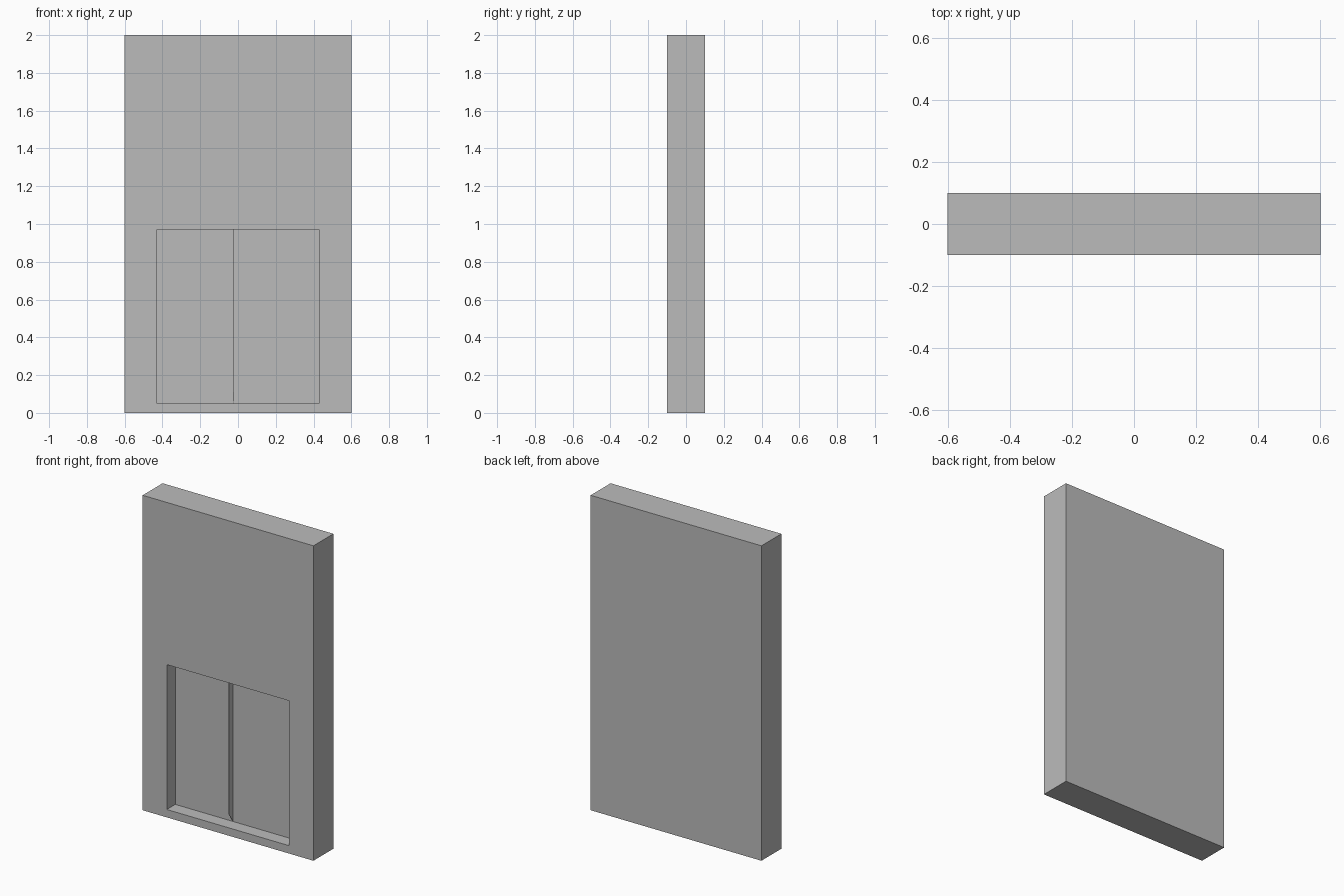
import bpy
import bmesh
from mathutils import Vector

cube = bpy.data.objects.get("Cube")
if cube:
    bpy.data.objects.remove(cube, do_unlink=True)

WIDTH, DEPTH, HEIGHT = 1.2, 0.2, 2.0
OPEN_HALF, OPEN_LOW, OPEN_HIGH = 0.43, 0.05, 0.97
RECESS = 0.085
FRONT = -DEPTH / 2
BACK_OF_RECESS = FRONT + RECESS

grey = bpy.data.materials.new("plain_grey")
grey.use_nodes = True
grey.diffuse_color = (0.5, 0.5, 0.5, 1)
grey.node_tree.nodes["Principled BSDF"].inputs["Base Color"].default_value = (0.5, 0.5, 0.5, 1)


def finish(name, bm):
    bmesh.ops.recalc_face_normals(bm, faces=bm.faces)
    mesh = bpy.data.meshes.new(name)
    bm.to_mesh(mesh)
    bm.free()
    mesh.materials.append(grey)
    obj = bpy.data.objects.new(name, mesh)
    bpy.context.collection.objects.link(obj)
    return obj


def rectangle(bm, half, low, high, y):
    corners = [(-half, low), (half, low), (half, high), (-half, high)]
    return [bm.verts.new((x, y, z)) for x, z in corners]


# Slab: nested rectangles bridged from the back, round the front, into the recess
bm = bmesh.new()
rings = [
    rectangle(bm, WIDTH / 2, 0, HEIGHT, DEPTH / 2),
    rectangle(bm, WIDTH / 2, 0, HEIGHT, FRONT),
    rectangle(bm, OPEN_HALF, OPEN_LOW, OPEN_HIGH, FRONT),
    rectangle(bm, OPEN_HALF, OPEN_LOW, OPEN_HIGH, BACK_OF_RECESS),
]
for a, b in zip(rings, rings[1:]):
    for i in range(4):
        j = (i + 1) % 4
        bm.faces.new((a[i], a[j], b[j], b[i]))
bm.faces.new(rings[0])
bm.faces.new(rings[-1])
finish("door_slab", bm)

# Divider: thin upright blade in the recess with a slanted lower end
bm = bmesh.new()
blade_front = BACK_OF_RECESS - 0.04
profile = [(BACK_OF_RECESS, OPEN_LOW), (blade_front, OPEN_LOW + 0.06),
           (blade_front, OPEN_HIGH), (BACK_OF_RECESS, OPEN_HIGH)]
side = bm.faces.new([bm.verts.new((-0.025, y, z)) for y, z in profile])
extruded = bmesh.ops.extrude_face_region(bm, geom=[side])["geom"]
bmesh.ops.translate(bm, vec=Vector((-0.002, 0, 0)),
                    verts=[v for v in extruded if isinstance(v, bmesh.types.BMVert)])
finish("recess_divider", bm)
